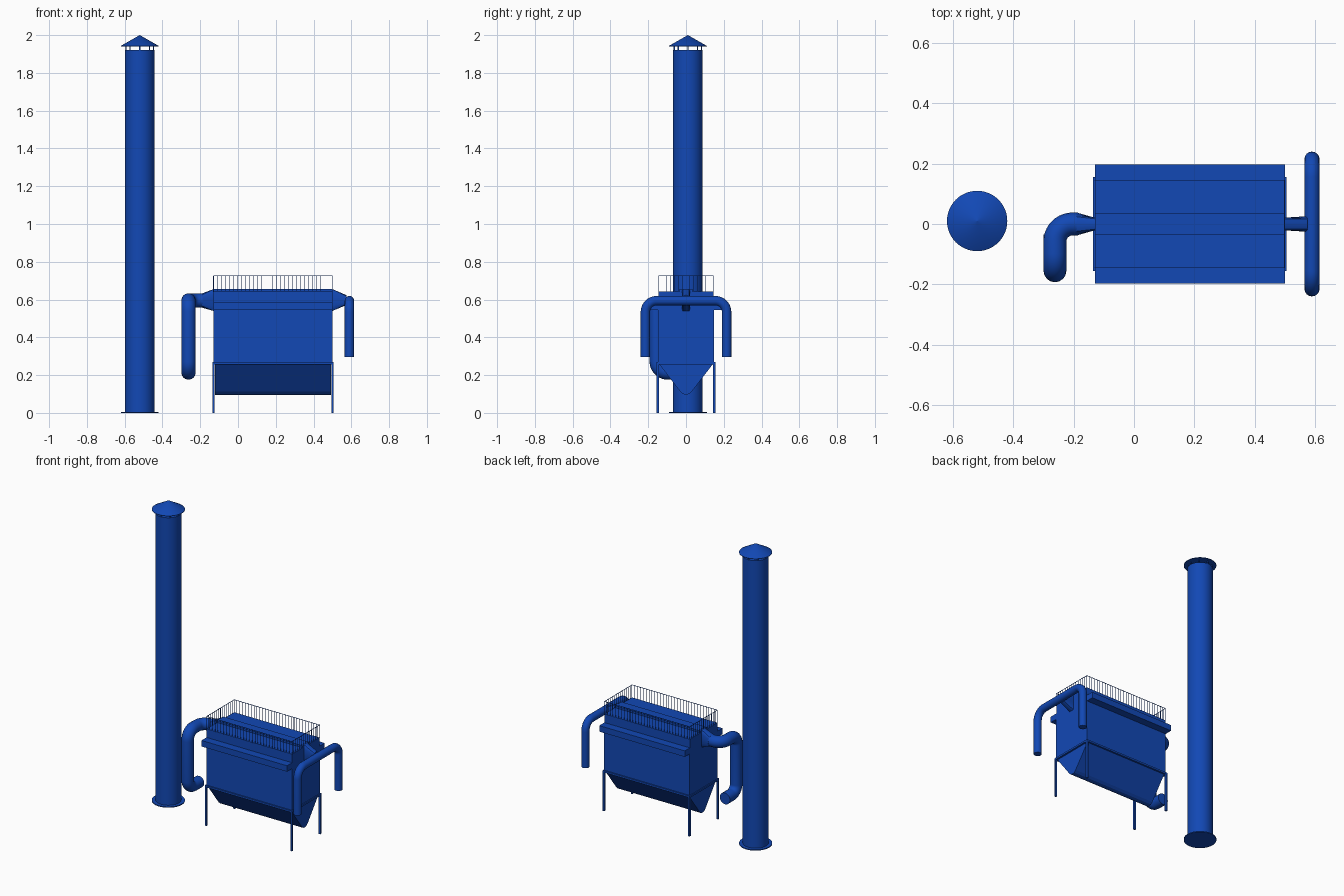
import bpy, bmesh, math
from mathutils import Vector

if "Cube" in bpy.data.objects:
    bpy.data.objects.remove(bpy.data.objects["Cube"])

mat = bpy.data.materials.new("blue_paint")
mat.diffuse_color = (0.006, 0.065, 0.46, 1)
mat.use_nodes = True
mat.node_tree.nodes["Principled BSDF"].inputs["Base Color"].default_value = mat.diffuse_color


def make(name, bm, smooth=False):
    bmesh.ops.recalc_face_normals(bm, faces=bm.faces[:])
    me = bpy.data.meshes.new(name)
    bm.to_mesh(me)
    bm.free()
    ob = bpy.data.objects.new(name, me)
    bpy.context.collection.objects.link(ob)
    me.materials.append(mat)
    if smooth:
        smooth_it(ob)
    return ob


def smooth_it(ob):
    bpy.ops.object.select_all(action='DESELECT')
    ob.select_set(True)
    bpy.context.view_layer.objects.active = ob
    bpy.ops.object.shade_smooth_by_angle(angle=math.radians(35))


def add_box(bm, x0, x1, y0, y1, z0, z1):
    for v in bmesh.ops.create_cube(bm, size=1)['verts']:
        v.co = ((x0 + x1) / 2 + v.co.x * (x1 - x0),
                (y0 + y1) / 2 + v.co.y * (y1 - y0),
                (z0 + z1) / 2 + v.co.z * (z1 - z0))


def boxes(name, items):
    bm = bmesh.new()
    for b in items:
        add_box(bm, *b)
    return make(name, bm)


def loft(name, rings, caps=True, smooth=True):
    bm = bmesh.new()
    rows = [[bm.verts.new(p) for p in r] for r in rings]
    n = len(rows[0])
    for a, b in zip(rows, rows[1:]):
        for i in range(n):
            j = (i + 1) % n
            bm.faces.new((a[i], a[j], b[j], b[i]))
    if caps:
        bm.faces.new(rows[0])
        bm.faces.new(rows[-1])
    return make(name, bm, smooth)


def lathe(name, cx, cy, profile, n=48):
    return loft(name, [[(cx + r * math.cos(2 * math.pi * i / n),
                         cy + r * math.sin(2 * math.pi * i / n), z)
                        for i in range(n)] for r, z in profile])


def pipe(name, pts, radius, bend, steps=10):
    # straight runs joined by circular right-angle elbows
    pts = [Vector(p) for p in pts]
    path = [pts[0]]
    for a, b, c in zip(pts, pts[1:], pts[2:]):
        d1, d2 = (a - b).normalized(), (c - b).normalized()
        ctr = b + (d1 + d2) * bend
        for k in range(steps + 1):
            t = k / steps * math.pi / 2
            path.append(ctr - d2 * bend * math.cos(t) - d1 * bend * math.sin(t))
    path.append(pts[-1])
    cu = bpy.data.curves.new(name, 'CURVE')
    cu.dimensions = '3D'
    cu.bevel_depth = radius
    cu.bevel_resolution = 6
    cu.use_fill_caps = True
    sp = cu.splines.new('POLY')
    sp.points.add(len(path) - 1)
    for p, q in zip(sp.points, path):
        p.co = (*q, 1)
    ob = bpy.data.objects.new(name, cu)
    bpy.context.collection.objects.link(ob)
    cu.materials.append(mat)
    bpy.ops.object.select_all(action='DESELECT')
    ob.select_set(True)
    bpy.context.view_layer.objects.active = ob
    bpy.ops.object.convert(target='MESH')
    smooth_it(bpy.context.view_layer.objects.active)


def transition(name, x0, x1, hy, z0, z1, r, zc, n=32):
    # rectangular opening narrowing to a round pipe
    rect, circ = [], []
    for i in range(n):
        t = 2 * math.pi * (i + 0.5) / n
        c, s = math.cos(t), math.sin(t)
        m = max(abs(c), abs(s))
        rect.append((x0, hy * c / m, (z0 + z1) / 2 + (z1 - z0) / 2 * s / m))
        circ.append((x1, r * c, zc + r * s))
    loft(name, [rect, circ])


# chimney with base flange and rain cap
CX, CY = -0.52, 0.01
lathe("chimney_stack", CX, CY, [(0.078, 0), (0.078, 1.92)])
lathe("chimney_base_flange", CX, CY, [(0.1, 0), (0.1, 0.006)])
lathe("chimney_cap", CX, CY, [(0.1, 1.94), (0.1, 1.943), (0.0005, 2.0)])
struts = []
for k in range(8):
    a = k * math.pi / 4
    x, y = CX + 0.072 * math.cos(a), CY + 0.072 * math.sin(a)
    struts.append((x - .003, x + .003, y - .003, y + .003, 1.91, 1.95))
boxes("chimney_cap_struts", struts)

# filter housing
X0, X1, W = -0.13, 0.5, 0.147
boxes("filter_housing", [(X0, X1, -W, W, 0.262, 0.55)])

# hopper with rounded trough bottom
prof = [(-0.145, 0.262), (-0.03, 0.112), (-0.016, 0.1), (0, 0.096),
        (0.016, 0.1), (0.03, 0.112), (0.145, 0.262)]
loft("hopper", [[(x, y, z) for y, z in prof] for x in (-0.122, 0.492)], smooth=False)

# side ledges, upper plenum, roof ridge
boxes("side_ledges", [(X0, X1, -0.198, -0.14, 0.545, 0.585),
                      (X0, X1, 0.14, 0.198, 0.545, 0.585)])
boxes("upper_plenum", [(X0, X1, -0.145, 0.145, 0.545, 0.642)])
boxes("roof_ridge", [(X0, X1, -0.034, 0.034, 0.64, 0.655)])

# support frame and legs
frame = []
for x in (X0, X1):
    frame.append((x - .006, x + .006, -0.155, 0.155, 0.257, 0.269))
    for y in (-0.149, 0.149):
        frame.append((x - .006, x + .006, y - .006, y + .006, 0, 0.269))
for y in (-0.149, 0.149):
    frame.append((X0, X1, y - .006, y + .006, 0.257, 0.269))
boxes("support_legs", frame)

# roof guard rail
rail, h, R = [], 0.0011, 0.145
for s in (-1, 1):
    y = s * R
    rail.append((X0, X1, y - h, y + h, 0.724, 0.727))
    for i in range(31):
        x = X0 + (X1 - X0) * i / 30
        rail.append((x - h, x + h, y - h, y + h, 0.64, 0.726))
for x in (X0 + h, X1 - h):
    rail.append((x - h, x + h, -R, R, 0.724, 0.727))
    for i in range(1, 14):
        y = -R + 2 * R * i / 14
        rail.append((x - h, x + h, y - h, y + h, 0.64, 0.726))
boxes("guard_rail", rail)

# inlet duct, forked down on both sides
transition("inlet_transition", X1, 0.575, 0.021, 0.54, 0.655, 0.026, 0.597)
pipe("inlet_pipe", [(0.59, -0.215, 0.295), (0.59, -0.215, 0.594),
                    (0.59, 0.215, 0.594), (0.59, 0.215, 0.295)], 0.025, 0.06)

# outlet duct, dropping and turning back
transition("outlet_transition", X0, -0.19, 0.021, 0.54, 0.655, 0.038, 0.595)
pipe("outlet_pipe", [(-0.185, 0, 0.595), (-0.262, 0, 0.595), (-0.262, -0.155, 0.595),
                     (-0.262, -0.155, 0.214), (-0.262, -0.035, 0.214)], 0.038, 0.058)
